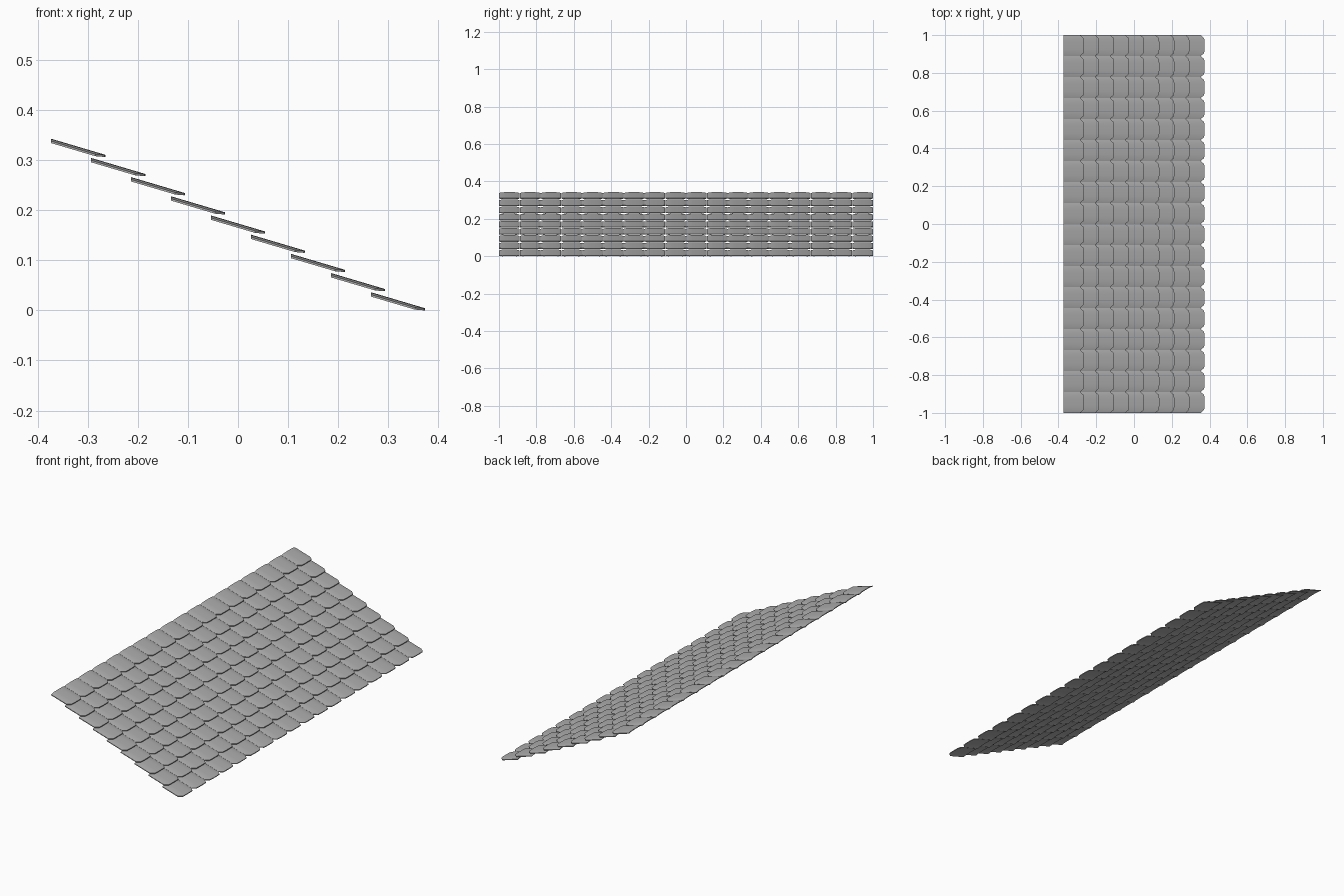
import bpy, bmesh, math

ROWS, COLUMNS = 9, 18
PITCH_Y = 2.0 / COLUMNS
HALF = PITCH_Y / 2 - 0.0004
LENGTH, FALL = 0.108, 0.032
STEP_X, STEP_Z = 0.0798, 0.0383
THICK = 0.004

cube = bpy.data.objects.get("Cube")
if cube:
    bpy.data.objects.remove(cube, do_unlink=True)

slate = bpy.data.materials.new("slate_grey")
slate.use_nodes = True
grey = (0.42, 0.42, 0.42, 1)
slate.diffuse_color = grey
slate.node_tree.nodes["Principled BSDF"].inputs["Base Color"].default_value = grey


def shingle_mesh():
    """Thin crowned shingle with clipped lower corners."""
    bm = bmesh.new()
    # across the width: position, drop of the crown, length lost to the clip
    section = [(-1, 0.005, 0.02), (-0.72, 0.0012, 0.002), (-0.35, 0.0003, 0),
               (0.35, 0.0003, 0), (0.72, 0.0012, 0.002), (1, 0.005, 0.02)]
    layers = []
    for depth in (0, THICK):
        strips = []
        for across, drop, clip in section:
            ends = []
            for x in (0, LENGTH - clip):
                z = -FALL * x / LENGTH - drop - depth
                ends.append(bm.verts.new((x, across * HALF, z)))
            strips.append(ends)
        layers.append(strips)
    top, under = layers
    for i in range(len(section) - 1):
        for s in layers:
            bm.faces.new((s[i][0], s[i][1], s[i + 1][1], s[i + 1][0]))
        for e in (0, 1):
            bm.faces.new((top[i][e], top[i + 1][e], under[i + 1][e], under[i][e]))
    for i in (0, -1):
        bm.faces.new((top[i][0], top[i][1], under[i][1], under[i][0]))
    bmesh.ops.recalc_face_normals(bm, faces=bm.faces)
    mesh = bpy.data.meshes.new("shingle")
    bm.to_mesh(mesh)
    bm.free()
    mesh.materials.append(slate)
    return mesh


# Overlapping courses from the ridge down to the eave
mesh = shingle_mesh()
for row in range(ROWS):
    course = bpy.data.objects.new(f"shingle_course_{row + 1}", mesh)
    bpy.context.scene.collection.objects.link(course)
    course.location = (-0.373 + row * STEP_X, -1 + PITCH_Y / 2, 0.343 - row * STEP_Z)
    array = course.modifiers.new("along_roof", "ARRAY")
    array.count = COLUMNS
    array.use_relative_offset = False
    array.use_constant_offset = True
    array.constant_offset_displace = (0, PITCH_Y, 0)

# Soft crown, sharp rims
bpy.context.view_layer.objects.active = course
course.select_set(True)
bpy.ops.object.shade_smooth_by_angle(angle=math.radians(30))
